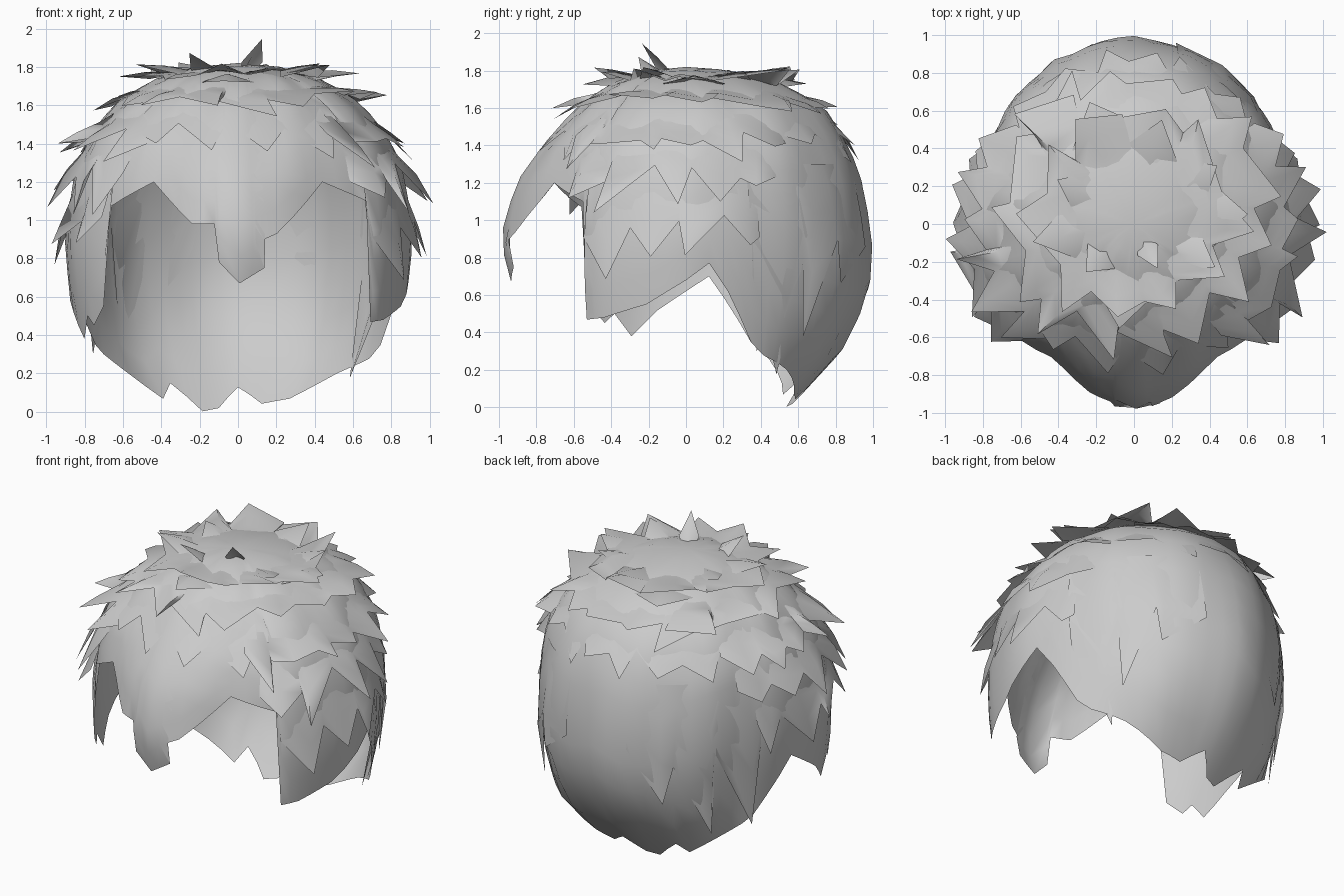
import bpy, bmesh, math, random
from mathutils import Vector

if "Cube" in bpy.data.objects:
    bpy.data.objects.remove(bpy.data.objects["Cube"])
random.seed(23)

# Radius of the hair shell: one row per height, columns every 30 deg from front to back
ROWS = [(1.82, [0, 0, 0, 0, 0, 0, 0]),
        (1.80, [.20, .20, .20, .22, .24, .26, .28]),
        (1.73, [.40, .40, .42, .44, .47, .51, .53]),
        (1.60, [.58, .58, .62, .64, .68, .72, .75]),
        (1.40, [.76, .75, .79, .80, .81, .85, .88]),
        (1.20, [.91, .83, .86, .87, .86, .91, .95]),
        (0.90, [1.0, .87, .90, .91, .88, .95, 1.0]),
        (0.60, [.92, .86, .89, .88, .85, .93, .98]),
        (0.30, [.88, .85, .85, .82, .81, .83, .83]),
        (0.00, [.80, .80, .80, .75, .64, .58, .55])]
# Lower hem: (angle from front, height)
HEM = [(-180, .13), (-170, .02), (-161, 0), (-150, .15), (-143, .07), (-125, .25),
       (-115, .35), (-98, .70), (-80, .52), (-70, .38), (-64, .50), (-60, .45),
       (-53, .55), (-50, 1.07), (-32, 1.2), (-15, .98), (-7.5, .98), (-6, .78),
       (.5, .67), (8.5, .75), (5.5, .88), (12.5, .93), (32, 1.2), (50.5, 1.1),
       (52.5, .47), (60, .48), (76, .55), (90, .68), (98, .77), (105, .62),
       (115, .35), (121, .28), (136, .2), (155, .07), (168, .04), (180, .13)]


def row_of(z):
    for i in range(len(ROWS) - 1):
        a, b = ROWS[i][0], ROWS[i + 1][0]
        if z >= b:
            return max(0, i + (a - z) / (a - b))
    return len(ROWS) - 1


def radius(i, ang):
    c = min(abs((ang + 180) % 360 - 180) / 30, 5.999)
    k = int(c)
    f = c - k
    return ROWS[i][1][k] * (1 - f) + ROWS[i][1][k + 1] * f


def shell(ang, s, off=0):
    i = min(int(s), len(ROWS) - 2)
    f = s - i
    r = radius(i, ang) * (1 - f) + radius(i + 1, ang) * f
    z = ROWS[i][0] * (1 - f) + ROWS[i + 1][0] * f
    a = math.radians(ang)
    p = Vector((r * math.sin(a), -r * math.cos(a), z))
    return p + (p - Vector((0, 0, .85))).normalized() * off


def finish(bm, name, angle):
    bmesh.ops.remove_doubles(bm, verts=bm.verts, dist=1e-4)
    bmesh.ops.recalc_face_normals(bm, faces=bm.faces)
    me = bpy.data.meshes.new(name)
    bm.to_mesh(me)
    bm.free()
    ob = bpy.data.objects.new(name, me)
    bpy.context.collection.objects.link(ob)
    bpy.ops.object.select_all(action='DESELECT')
    ob.select_set(True)
    bpy.context.view_layer.objects.active = ob
    bpy.ops.object.shade_smooth_by_angle(angle=math.radians(angle))


def skin(bm, grid):
    for a, b in zip(grid, grid[1:]):
        for j in range(len(a) - 1):
            quad = list(dict.fromkeys((a[j], a[j + 1], b[j + 1], b[j])))
            if len(quad) > 2:
                bm.faces.new(quad)


# Main hair cap with jagged hem and shallow strand waves
cols = []
for (a, za), (b, zb) in zip(HEM, HEM[1:]):
    n = max(1, math.ceil((b - a) / 7))
    cols += [(a + (b - a) * k / n, za + (zb - za) * k / n) for k in range(n)]
cols.append(HEM[-1])
bm = bmesh.new()
grid = []
for ang, z in cols:
    end = row_of(z)
    col = []
    for k in range(15):
        t = k / 14
        wave = .014 * math.sin(math.radians(ang * 11) + 4 * t) * max(0, min(1, 3 * t - .6)) * (1.2 - t)
        col.append(bm.verts.new(shell(ang, end * t, wave)))
    grid.append(col)
skin(bm, grid)
finish(bm, "hair_cap", 60)


def skirt(name, a0, a1, top, length, step, lift, sweep=0, root=-.015):
    """A layer of hair with a zigzag hem whose tips lift off the cap."""
    bm = bmesh.new()
    grid = []
    n = max(2, round((a1 - a0) / step))
    for k in range(2 * n + 1):
        ang = a0 + (a1 - a0) * k / (2 * n)
        tip = k % 2
        if 0 < k < 2 * n:
            ang += random.uniform(-.25, .25) * step
        z1 = top - length * (random.uniform(.75, 1.4) if tip else random.uniform(.4, .75))
        off = lift * (random.uniform(.5, 1.4) if tip else random.uniform(0, .35))
        s0, s1 = row_of(top), row_of(z1)
        turn = sweep + (random.uniform(-.35, .35) * step if tip else 0)
        grid.append([bm.verts.new(shell(ang + turn * t, s0 + (s1 - s0) * t,
                                        root + (off - root) * t ** 1.3))
                     for t in (0, .33, .66, 1)])
    grid.append(grid[0]) if a1 - a0 == 360 else None
    skin(bm, grid)
    finish(bm, name, 60)


# Ragged layers from crown to temples
skirt("upper_layer", -180, 180, 1.79, .11, 36, .14, 6)
skirt("upper_mid_layer", -150, 150, 1.72, .18, 25, .11, -5)
skirt("back_upper_layer", 140, 220, 1.70, .17, 18, .07)
skirt("back_layer", 130, 230, 1.58, .24, 18, .035)
skirt("front_layer", -45, 45, 1.64, .26, 22, .03)
for side, lo, hi in (("right", 38, 130), ("left", -130, -38)):
    skirt(side + "_temple_layer", lo, hi, 1.58, .26, 16, .12)
    skirt(side + "_ear_layer", lo + 6, hi - 6, 1.42, .30, 15, .10)
    skirt(side + "_side_layer", lo + 14, hi - 14, 1.22, .42, 18, .075)

# Long sheets of hair falling behind the ears
skirt("right_back_sheet", 112, 165, 1.30, .80, 17, .03, 2, 0)
skirt("left_back_sheet", -165, -112, 1.30, .80, 17, .03, -2, 0)


def tuft(bm, ang, z0, z1, width, lift):
    s0, s1 = row_of(z0), row_of(z1)
    d = math.degrees(width / 2 / .4)
    mid = (s0 + s1) / 2
    tip = bm.verts.new(shell(ang, s1, lift))
    grid = []
    for s, h, w in ((s0, -.01, .8), (mid, lift * .45, 1)):
        grid.append([bm.verts.new(shell(ang + d * w * q, s, h - .05 * abs(q)))
                     for q in (-1, 0, 1)])
    skin(bm, grid + [[tip] * 3])


# Loose upright tufts around the crown: (angle, root height, tip height, lift)
bm = bmesh.new()
for ang, z0, z1, lift in ((28, 1.81, 1.79, .16), (-45, 1.80, 1.76, .12), (-80, 1.79, 1.70, .13),
                          (62, 1.79, 1.72, .11), (95, 1.76, 1.67, .12), (-8, 1.77, 1.65, .09),
                          (-120, 1.80, 1.74, .07), (165, 1.79, 1.73, .10), (125, 1.78, 1.72, .09),
                          (-160, 1.76, 1.66, .09)):
    tuft(bm, ang, z0, z1, .30, lift)
finish(bm, "loose_tufts", 60)
